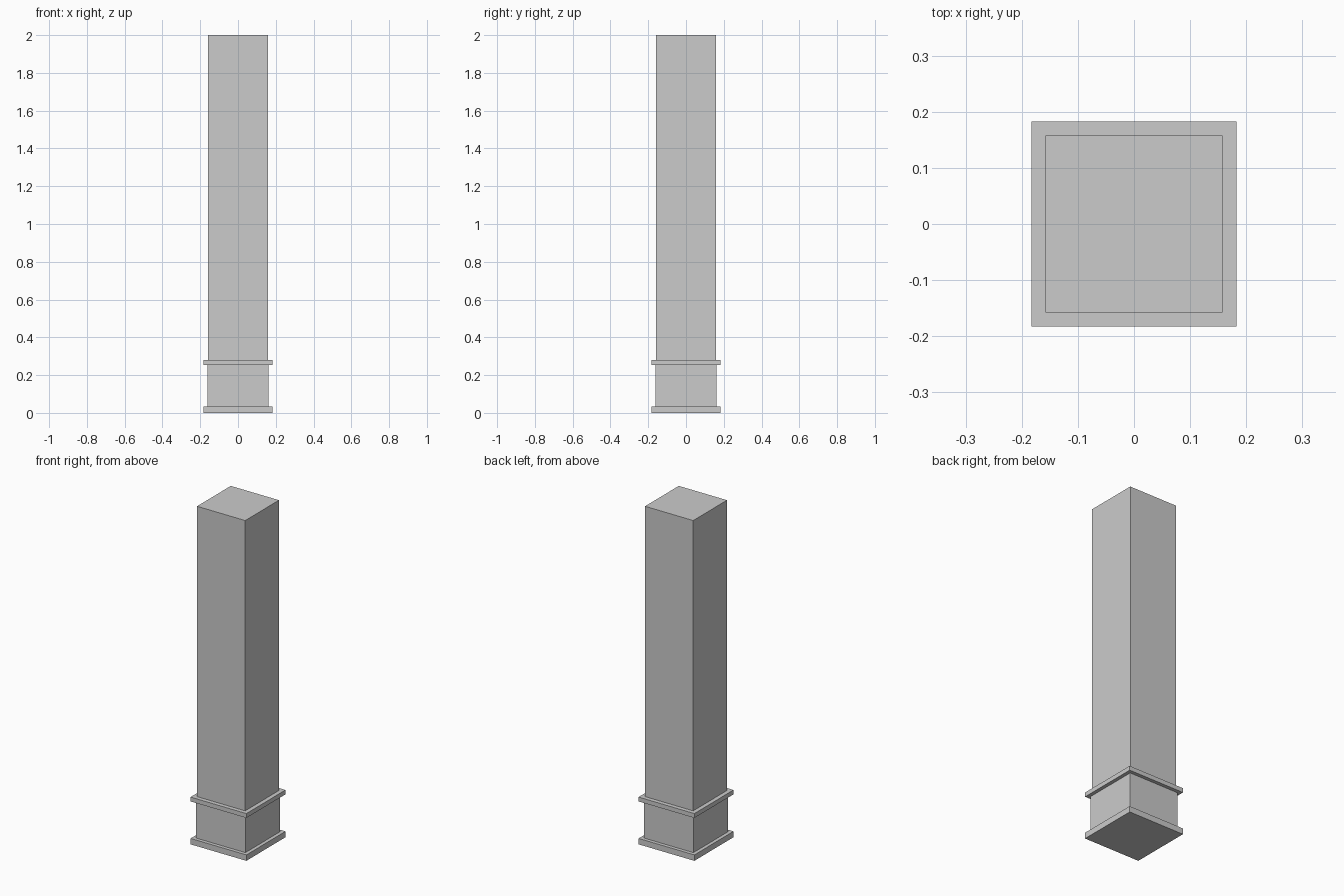
import bpy

if "Cube" in bpy.data.objects:
    bpy.data.objects.remove(bpy.data.objects["Cube"])


def square_block(name, half, z0, z1):
    """Square block centred on the column axis, from z0 to z1."""
    bpy.ops.mesh.primitive_cube_add(size=1, location=(0, 0, (z0 + z1) / 2))
    obj = bpy.context.object
    obj.name = name
    obj.scale = (2 * half, 2 * half, z1 - z0)
    bpy.ops.object.transform_apply(location=False, rotation=False, scale=True)
    return obj


# Column parts from the ground up: name, half width, bottom, top
parts = [
    ("base_plinth", 0.183, 0.0, 0.035),
    ("pedestal_block", 0.162, 0.035, 0.254),
    ("pedestal_trim", 0.183, 0.254, 0.28),
    ("column_shaft", 0.158, 0.28, 2.0),
]
for part in parts:
    square_block(*part)
